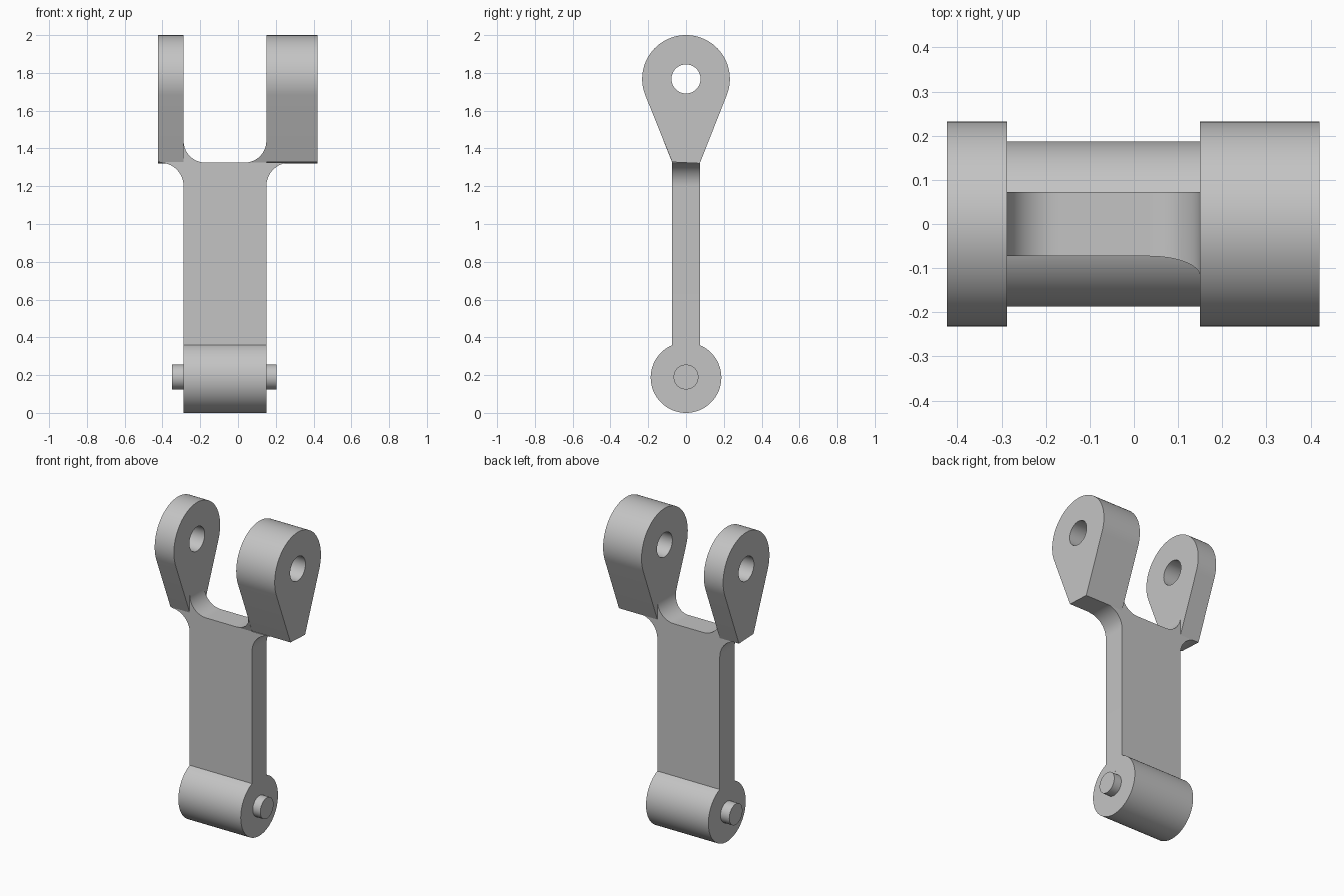
import bpy, bmesh
from math import sin, cos, radians, pi
from mathutils import Vector

cube = bpy.data.objects.get("Cube")
if cube:
    bpy.data.objects.remove(cube, do_unlink=True)

GREY = (0.55, 0.55, 0.55, 1)
grey = bpy.data.materials.new("plain grey")
grey.use_nodes = True
grey.diffuse_color = GREY
grey.node_tree.nodes["Principled BSDF"].inputs["Base Color"].default_value = GREY


def arc(cx, cz, r, start, end, steps=16):
    angles = [radians(start + (end - start) * i / steps) for i in range(steps + 1)]
    return [(cx + r * cos(a), cz + r * sin(a)) for a in angles]


def circle(cx, cz, r, steps=64):
    return arc(cx, cz, r, 0, 360, steps)[:-1]


def prism(name, loops, axis, low, high, adjust=None):
    """Fill outline loops (holes allowed) and extrude along x or y."""
    bm = bmesh.new()
    for loop in loops:
        verts = [bm.verts.new((low, u, v) if axis == "x" else (u, low, v)) for u, v in loop]
        for a, b in zip(verts, verts[1:] + verts[:1]):
            bm.edges.new((a, b))
    side = Vector((1, 0, 0)) if axis == "x" else Vector((0, 1, 0))
    bmesh.ops.triangle_fill(bm, edges=bm.edges[:], use_beauty=True, normal=side)
    made = bmesh.ops.extrude_face_region(bm, geom=bm.faces[:], use_keep_orig=True)
    moved = [g for g in made["geom"] if isinstance(g, bmesh.types.BMVert)]
    bmesh.ops.translate(bm, verts=moved, vec=side * (high - low))
    if adjust:
        for v in bm.verts:
            adjust(v.co)
    bmesh.ops.recalc_face_normals(bm, faces=bm.faces[:])
    bmesh.ops.dissolve_limit(bm, angle_limit=0.001, verts=bm.verts[:], edges=bm.edges[:])
    mesh = bpy.data.meshes.new(name)
    bm.to_mesh(mesh)
    bm.free()
    mesh.materials.append(grey)
    obj = bpy.data.objects.new(name, mesh)
    bpy.context.collection.objects.link(obj)
    bpy.ops.object.select_all(action="DESELECT")
    obj.select_set(True)
    bpy.context.view_layer.objects.active = obj
    bpy.ops.object.shade_smooth_by_angle(angle=radians(25))
    return obj


LEFT, RIGHT = 0.15, -0.288      # sides of the shank
HALF = 0.073                    # half thickness of the shank
FORK = 1.325                    # floor of the fork

# Teardrop fork lugs with pin holes
teardrop = arc(0, 1.768, 0.232, -21.7, 201.7, 48) + [(-HALF, 1.328), (HALF, 1.321)]
hole = circle(0, 1.768, 0.077, 48)
prism("right_lug", [teardrop, hole], "x", -0.423, RIGHT)
prism("left_lug", [teardrop, hole], "x", LEFT, 0.42)

# Flat shank with rounded shoulders under the lugs and a fillet inside the fork
shank = [(RIGHT, 0.28), (LEFT, 0.28)]
shank += arc(LEFT + 0.125, 1.2, 0.125, 180, 90)
shank += arc(RIGHT + 0.115, FORK + 0.115, 0.115, 270, 180)
shank += [(RIGHT - 0.05, FORK + 0.115)]
shank += arc(RIGHT - 0.125, 1.2, 0.125, 90, 0)
prism("shank", [shank], "y", -HALF, HALF)


# Left fork fillet, its front following the taper of the lug
def follow_taper(co):
    if co.y < 0:
        co.y -= 0.397 * max(0, co.z - FORK)


fillet = arc(LEFT - 0.115, FORK + 0.115, 0.115, 270, 360) + [(LEFT, FORK)]
prism("left_fork_fillet", [fillet], "y", -HALF, HALF, follow_taper)

# Bottom barrel and its pin stubs
prism("barrel", [circle(0, 0.187, 0.187)], "x", RIGHT, LEFT)
for name, low, high in (("right_pin", -0.35, RIGHT), ("left_pin", LEFT, 0.203)):
    prism(name, [circle(0, 0.19, 0.066, 48)], "x", low, high)
